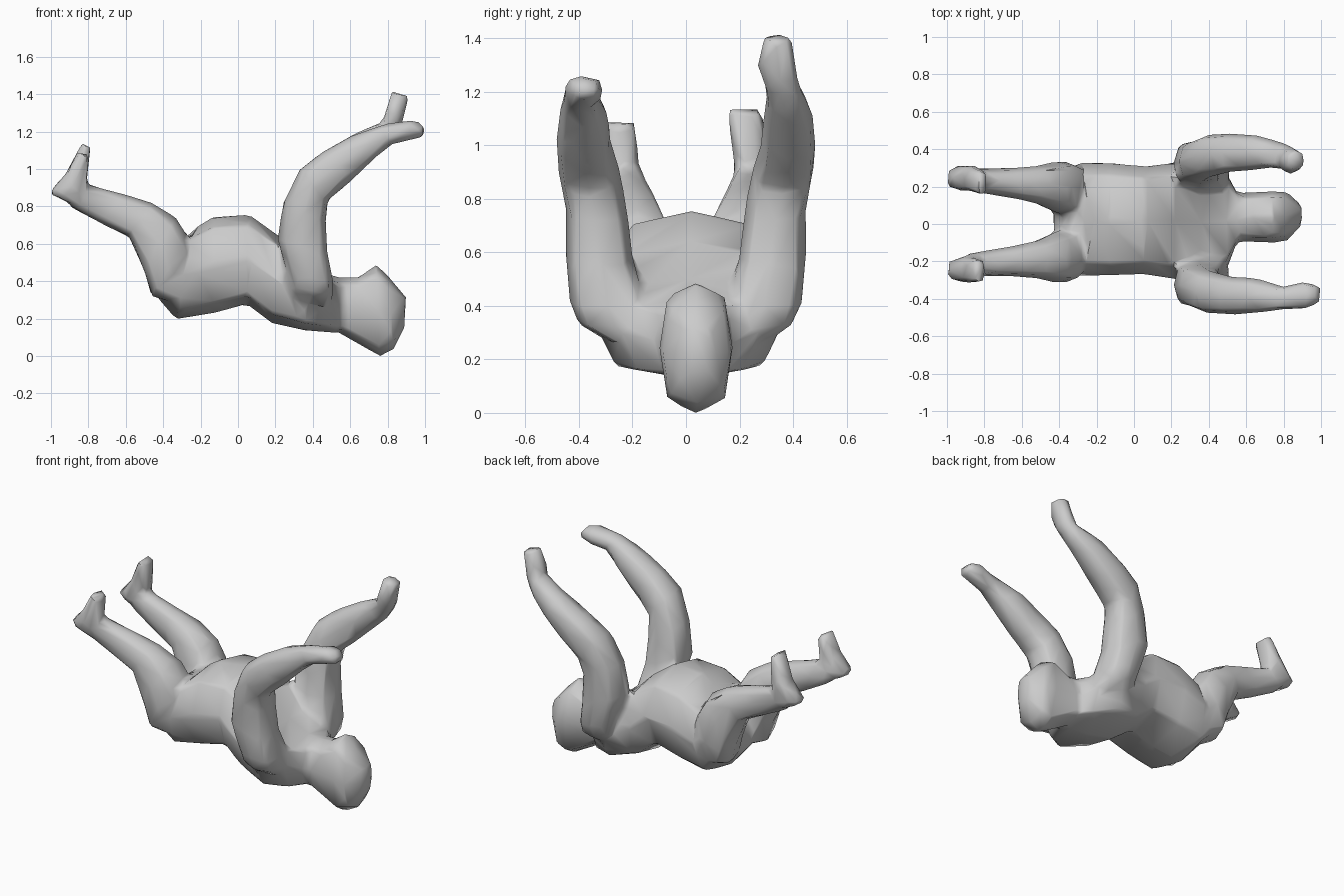
import bpy, bmesh, math
from mathutils import Vector

SIDES = 8
body = bmesh.new()


def loft(sections):
    """Add a closed tube to the body through rings (xa, za, xb, zb, y0, y1):
    two opposite side-profile points plus the ring's extent in y."""
    rings, faces = [], []
    for xa, za, xb, zb, y0, y1 in sections:
        a, b = Vector((xa, 0, za)), Vector((xb, 0, zb))
        mid = (a + b) / 2 + Vector((0, (y0 + y1) / 2, 0))
        v, u = (a - b) / 2, Vector((0, (y1 - y0) / 2, 0))
        ring = []
        for i in range(SIDES):
            t = 2 * math.pi * i / SIDES
            c, s = math.cos(t), math.sin(t)
            c = math.copysign(abs(c) ** 0.7, c)
            s = math.copysign(abs(s) ** 0.7, s)
            ring.append(body.verts.new(mid + u * c + v * s))
        rings.append(ring)
    for r, q in zip(rings, rings[1:]):
        for i in range(SIDES):
            j = (i + 1) % SIDES
            faces.append(body.faces.new((r[i], r[j], q[j], q[i])))
    faces += [body.faces.new(rings[0]), body.faces.new(rings[-1])]
    bmesh.ops.recalc_face_normals(body, faces=faces)


def mirror(sections, offset=0.02):
    """Swap sections to the other side of the body."""
    return [(*s[:4], offset - s[5], offset - s[4]) for s in sections]


# Torso, from crotch to neck base
loft([
    (-0.34, 0.62, -0.43, 0.44, -0.17, 0.22),
    (-0.27, 0.64, -0.43, 0.31, -0.25, 0.30),
    (-0.22, 0.69, -0.33, 0.195, -0.28, 0.33),
    (-0.13, 0.745, -0.13, 0.23, -0.28, 0.33),
    (0.06, 0.755, 0.05, 0.275, -0.27, 0.31),
    (0.22, 0.64, 0.18, 0.175, -0.29, 0.33),
    (0.36, 0.50, 0.36, 0.135, -0.34, 0.36),
    (0.50, 0.43, 0.50, 0.125, -0.23, 0.26),
    (0.56, 0.42, 0.54, 0.125, -0.10, 0.17),
])

# Neck and head
loft([
    (0.50, 0.42, 0.50, 0.15, -0.09, 0.16),
    (0.64, 0.42, 0.58, 0.10, -0.095, 0.17),
    (0.74, 0.49, 0.76, -0.005, -0.10, 0.175),
    (0.81, 0.42, 0.83, 0.03, -0.09, 0.17),
    (0.90, 0.32, 0.89, 0.14, -0.01, 0.10),
])

# Arms, shoulder to forearm shared, hands posed differently
arm = [
    (0.28, 0.26, 0.47, 0.23, -0.25, 0.00),
    (0.28, 0.34, 0.51, 0.32, -0.40, -0.10),
    (0.27, 0.42, 0.51, 0.40, -0.435, -0.15),
    (0.21, 0.62, 0.48, 0.56, -0.45, -0.20),
    (0.24, 0.82, 0.47, 0.72, -0.45, -0.22),
    (0.33, 1.00, 0.48, 0.83, -0.48, -0.25),
    (0.45, 1.09, 0.60, 0.93, -0.485, -0.28),
    (0.60, 1.175, 0.72, 1.045, -0.475, -0.29),
]
loft(arm + [
    (0.78, 1.24, 0.82, 1.13, -0.46, -0.335),
    (0.92, 1.26, 0.90, 1.15, -0.455, -0.305),
    (0.98, 1.25, 1.01, 1.175, -0.42, -0.33),
])
loft(mirror(arm, 0.0) + [
    (0.68, 1.215, 0.81, 1.13, 0.30, 0.45),
    (0.77, 1.25, 0.875, 1.23, 0.285, 0.42),
    (0.785, 1.30, 0.89, 1.29, 0.265, 0.41),
    (0.815, 1.42, 0.915, 1.39, 0.29, 0.395),
])

# Legs, hip to ankle
leg = [
    (-0.26, 0.50, -0.32, 0.28, 0.06, 0.28),
    (-0.27, 0.64, -0.46, 0.31, 0.05, 0.335),
    (-0.33, 0.74, -0.50, 0.45, 0.06, 0.335),
    (-0.46, 0.82, -0.585, 0.64, 0.11, 0.31),
    (-0.62, 0.87, -0.70, 0.69, 0.14, 0.30),
    (-0.81, 0.92, -0.89, 0.79, 0.17, 0.30),
    (-0.85, 0.93, -0.92, 0.83, 0.18, 0.29),
]
loft(leg)
loft(mirror(leg))

# Feet, heel to toes
foot = [
    (-0.85, 0.80, -0.99, 0.855, 0.19, 0.29),
    (-0.82, 0.86, -1.01, 0.88, 0.175, 0.315),
    (-0.805, 0.94, -0.925, 0.97, 0.175, 0.315),
]
loft(foot + [(-0.785, 1.12, -0.84, 1.14, 0.15, 0.285)])
loft(mirror(foot, 0.0) + [(-0.795, 1.07, -0.855, 1.10, -0.315, -0.185)])

# Fuse all parts into one low-poly skin with softened joins
src = bpy.data.meshes.new("body_parts")
body.to_mesh(src)
body.free()
obj = bpy.data.objects.new("body", src)
bpy.context.collection.objects.link(obj)
rem = obj.modifiers.new("fuse", 'REMESH')
rem.mode = 'VOXEL'
rem.voxel_size = 0.018
smo = obj.modifiers.new("soften", 'SMOOTH')
smo.factor, smo.iterations = 0.5, 6
dec = obj.modifiers.new("reduce", 'DECIMATE')
dec.ratio = 0.035
mesh = bpy.data.meshes.new_from_object(obj.evaluated_get(bpy.context.evaluated_depsgraph_get()))
obj.modifiers.clear()
obj.data = mesh
mesh.name = "body"
for p in mesh.polygons:
    p.use_smooth = True
mesh.set_sharp_from_angle(angle=math.radians(60))
